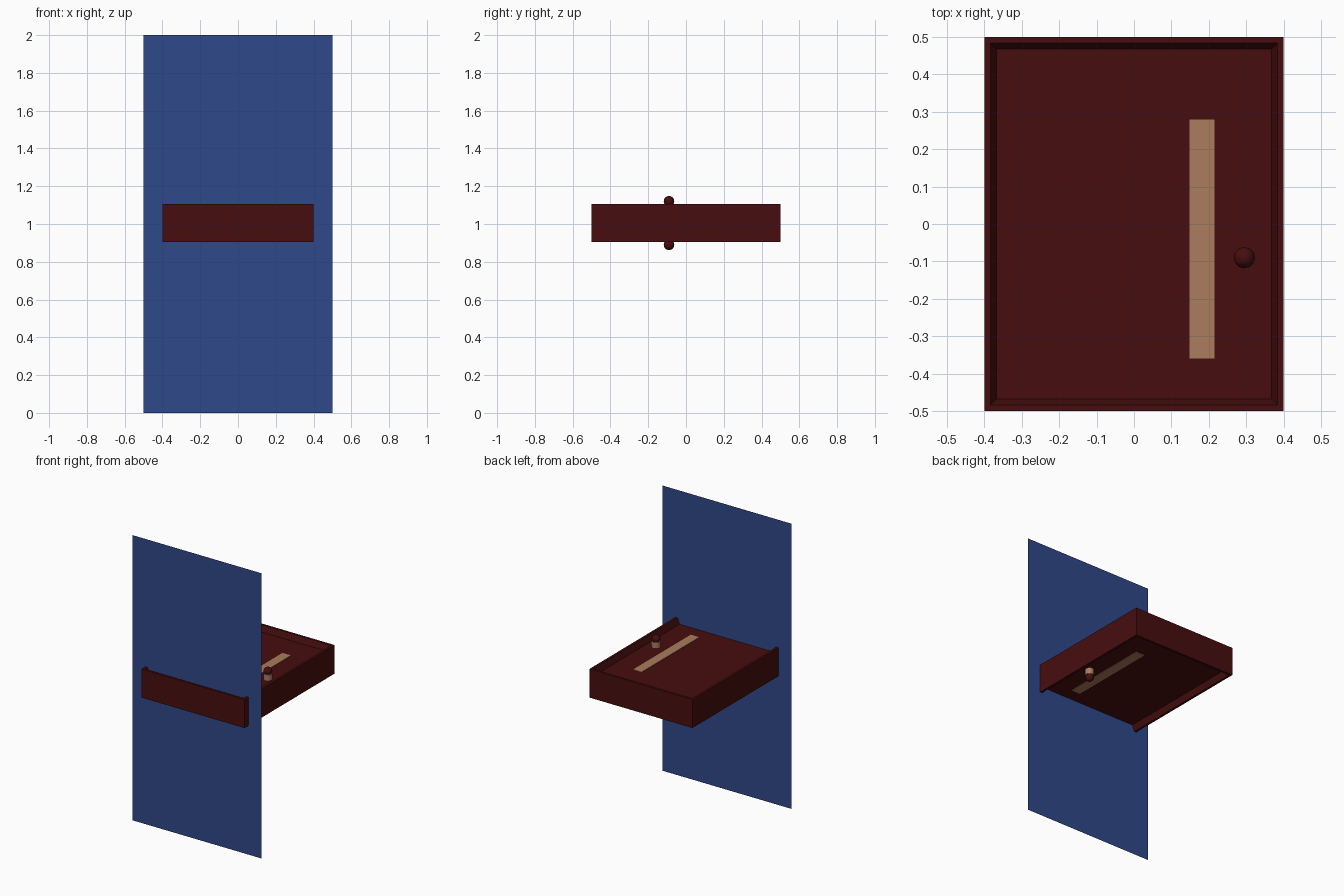
import bpy, bmesh
from mathutils import Matrix, Vector

if "Cube" in bpy.data.objects:
    bpy.data.objects.remove(bpy.data.objects["Cube"])

CZ = 1.005      # mid height of the door slab
HALF = 0.1      # half thickness of the slab
DEPTH = 0.042   # recess depth of the panels
PANEL = HALF - DEPTH


def material(name, rgb):
    m = bpy.data.materials.new(name)
    m.diffuse_color = (*rgb, 1)
    m.use_nodes = True
    m.node_tree.nodes["Principled BSDF"].inputs["Base Color"].default_value = m.diffuse_color
    return m


RED = material("dark red", (0.063, 0.0042, 0.0045))
TAN = material("light tan", (0.41, 0.20, 0.11))
BLUE = material("deep blue", (0.028, 0.066, 0.25))


def make(name, bm, mat, smooth=False):
    me = bpy.data.meshes.new(name)
    bm.to_mesh(me)
    bm.free()
    me.materials.append(mat)
    for p in me.polygons:
        p.use_smooth = smooth
    ob = bpy.data.objects.new(name, me)
    bpy.context.collection.objects.link(ob)
    return ob


def box(bm, center, size):
    bmesh.ops.create_cube(bm, size=1, matrix=Matrix.Translation(center)
                          @ Matrix.Diagonal((*size, 1)))


# door slab: raised rim with sloped moulding down to the panel, both faces
bm = bmesh.new()
box(bm, (0, 0, CZ), (0.8, 1.0, 2 * HALF))
bm.normal_update()
for face in [f for f in bm.faces if abs(f.normal.z) > 0.9]:
    bmesh.ops.inset_region(bm, faces=[face], thickness=0.023)
    n = face.normal.copy()
    bmesh.ops.inset_region(bm, faces=[face], thickness=0.022)
    bmesh.ops.translate(bm, verts=face.verts, vec=-n * DEPTH)
make("door_slab", bm, RED)

# upright sheet through the front end of the door
bm = bmesh.new()
bm.faces.new([bm.verts.new(Vector(c)) for c in
              ((-.5, -.455, 0), (.5, -.455, 0), (.5, -.455, 2), (-.5, -.455, 2))])
make("upright_sheet", bm, BLUE)

for side, s in (("top", 1), ("bottom", -1)):
    # narrow window plate
    bm = bmesh.new()
    box(bm, (0.182, -0.04, CZ + s * PANEL), (0.066, 0.64, 0.008))
    make("window_strip_" + side, bm, TAN)

    # knob neck
    bm = bmesh.new()
    bmesh.ops.create_cone(bm, cap_ends=True, segments=24, radius1=0.028,
                          radius2=0.028, depth=0.045,
                          matrix=Matrix.Translation((0.295, -0.09, CZ + s * (PANEL + 0.02))))
    make("knob_neck_" + side, bm, TAN)

    # knob ball
    bm = bmesh.new()
    bmesh.ops.create_uvsphere(bm, u_segments=24, v_segments=14, radius=0.028,
                              matrix=Matrix.Translation((0.295, -0.09, CZ + s * 0.115)))
    make("knob_ball_" + side, bm, RED, smooth=True)
